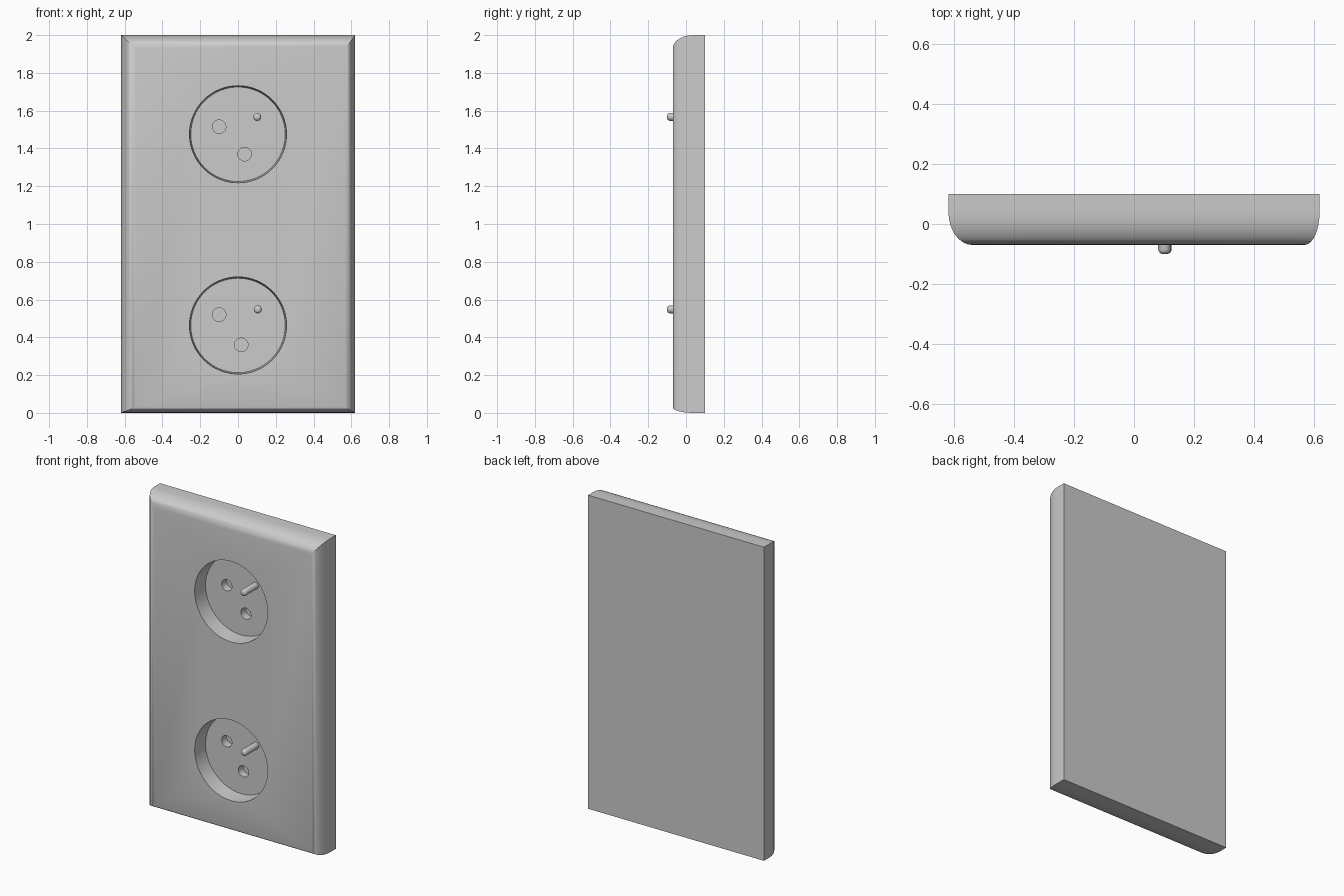
import bpy, bmesh, math
from mathutils import Matrix

if "Cube" in bpy.data.objects:
    bpy.data.objects.remove(bpy.data.objects["Cube"])

FRONT, BACK = -0.07, 0.1


def make_object(name, bm):
    bmesh.ops.recalc_face_normals(bm, faces=bm.faces[:])
    me = bpy.data.meshes.new(name)
    bm.to_mesh(me)
    bm.free()
    ob = bpy.data.objects.new(name, me)
    bpy.context.collection.objects.link(ob)
    return ob


def lathe_y(name, x, z, profile, seg=32):
    """Closed solid of revolution about a y axis; profile is (y, radius)."""
    bm = bmesh.new()
    rings = []
    for y, r in profile:
        rings.append([bm.verts.new((x + r * math.cos(2 * math.pi * i / seg), y,
                                    z + r * math.sin(2 * math.pi * i / seg)))
                      for i in range(seg)])
    skin(bm, rings)
    return make_object(name, bm)


def skin(bm, rings):
    n = len(rings[0])
    for a, b in zip(rings, rings[1:]):
        for i in range(n):
            j = (i + 1) % n
            bm.faces.new((a[i], a[j], b[j], b[i]))
    bm.faces.new(rings[0])
    bm.faces.new(rings[-1])


def smooth(ob, angle=35):
    bpy.ops.object.select_all(action='DESELECT')
    ob.select_set(True)
    bpy.context.view_layer.objects.active = ob
    bpy.ops.object.shade_smooth_by_angle(angle=math.radians(angle))


def cut(ob, cutter):
    mod = ob.modifiers.new("cut", 'BOOLEAN')
    mod.operation = 'DIFFERENCE'
    mod.solver = 'EXACT'
    mod.object = cutter
    bpy.context.view_layer.objects.active = ob
    bpy.ops.object.modifier_apply(modifier=mod.name)
    bpy.data.objects.remove(cutter)


# Cover plate: square-cornered slab with rounded front edges of differing width
LEFT, RIGHT, TOP, BOTTOM = 0.08, 0.05, 0.07, 0.03
bm = bmesh.new()
sections = [(BACK, 0.0)]
STEPS = 8
for i in range(STEPS + 1):
    a = math.pi / 2 * i / STEPS
    sections.append((0.04 + (FRONT - 0.04) * math.sin(a), 1 - math.cos(a)))
rings = []
for y, t in sections:
    x0, x1 = -0.62 + LEFT * t, 0.62 - RIGHT * t
    z0, z1 = BOTTOM * t, 2 - TOP * t
    rings.append([bm.verts.new((x, y, z)) for x, z in
                  ((x0, z0), (x1, z0), (x1, z1), (x0, z1))])
skin(bm, rings)
plate = make_object("cover_plate", bm)

# Sockets: round well, two contact holes, one earth pin
sockets = [
    (1.475, [(-0.1, 1.515), (0.035, 1.37)], (0.102, 1.567)),
    (0.463, [(-0.1, 0.52), (0.017, 0.36)], (0.105, 0.548)),
]
for n, (zc, holes, pin) in enumerate(sockets):
    cut(plate, lathe_y("well_cutter", 0, zc,
                       [(-0.2, 0.257), (FRONT + 0.005, 0.257), (0.03, 0.25)], 64))
    for x, z in holes:
        cut(plate, lathe_y("hole_cutter", x, z, [(-0.02, 0.036), (0.08, 0.036)]))
    earth = lathe_y(f"earth_pin_{n + 1}", *pin,
                    [(0.05, 0.021), (-0.085, 0.021), (-0.092, 0.019),
                     (-0.097, 0.015), (-0.1, 0.008)], 24)
    smooth(earth, 50)
smooth(plate)
